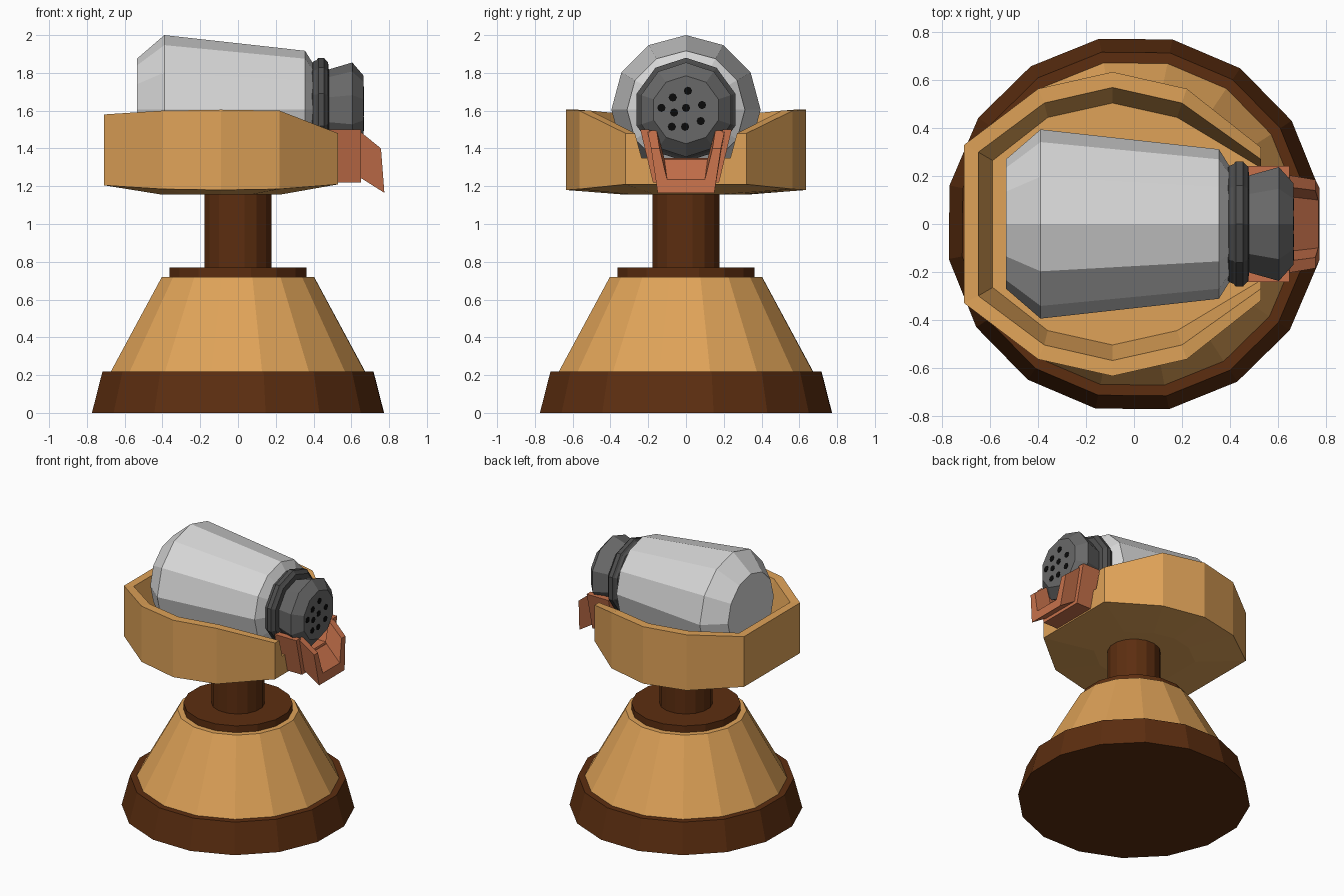
import bpy, bmesh, math
from mathutils import Vector

if "Cube" in bpy.data.objects:
    bpy.data.objects.remove(bpy.data.objects["Cube"])


def material(name, r, g, b):
    m = bpy.data.materials.new(name)
    m.diffuse_color = (r, g, b, 1)
    m.use_nodes = True
    m.node_tree.nodes["Principled BSDF"].inputs["Base Color"].default_value = m.diffuse_color
    return m


BROWN = material("dark brown", 0.107, 0.027, 0.005)
TAN = material("tan orange", 0.74, 0.365, 0.098)
WHITE = material("light grey", 0.68, 0.68, 0.68)
GREY = material("mid grey", 0.14, 0.14, 0.14)
DARK = material("dark grey", 0.075, 0.075, 0.075)
BLACK = material("black", 0.003, 0.003, 0.003)
COPPER = material("copper", 0.57, 0.165, 0.07)


def finish(bm, name, mat):
    bmesh.ops.recalc_face_normals(bm, faces=bm.faces[:])
    me = bpy.data.meshes.new(name)
    bm.to_mesh(me)
    bm.free()
    me.materials.append(mat)
    ob = bpy.data.objects.new(name, me)
    bpy.context.collection.objects.link(ob)
    return ob


def loft(name, rings, mat):
    """Closed rings of points joined by quads, with both ends capped."""
    bm = bmesh.new()
    rows = [[bm.verts.new(p) for p in ring] for ring in rings]
    n = len(rows[0])
    for a, b in zip(rows, rows[1:]):
        for i in range(n):
            j = (i + 1) % n
            bm.faces.new((a[i], a[j], b[j], b[i]))
    bm.faces.new(rows[0])
    bm.faces.new(rows[-1])
    return finish(bm, name, mat)


def lathe_z(name, profile, mat, n=16, phase=10.7):
    angles = [math.radians(phase) + i * math.tau / n for i in range(n)]
    loft(name, [[(r * math.cos(a), r * math.sin(a), z) for a in angles]
                for r, z in profile], mat)


AXIS_Z = 1.605


def lathe_x(name, profile, mat, n, cy=0.0, cz=AXIS_Z):
    angles = [i * math.tau / n for i in range(n)]
    loft(name, [[(x, cy + r * math.sin(a), cz + r * math.cos(a)) for a in angles]
                for x, r in profile], mat)


# Stand
lathe_z("base_ring", [(0.787, 0), (0.73, 0.22)], BROWN)
lathe_z("base_cone", [(0.69, 0.21), (0.41, 0.72)], TAN)
lathe_z("swivel_disc", [(0.37, 0.71), (0.37, 0.77)], BROWN)
lathe_z("post", [(0.18, 0.76), (0.18, 1.25)], BROWN)


# Cradle: half outlines run from the open front round to the back, then mirror
def chain(half):
    return half + [(x, -y, z) for x, y, z in reversed(half)]


low = chain([(0.53, 0.32, 1.21), (0.22, 0.565, 1.185), (-0.09, 0.635, 1.18),
             (-0.40, 0.565, 1.185), (-0.71, 0.33, 1.205)])
top = chain([(0.53, 0.32, 1.48), (0.22, 0.565, 1.60), (-0.09, 0.635, 1.605),
             (-0.40, 0.565, 1.60), (-0.71, 0.33, 1.58)])
inner = chain([(0.53, 0.27, 1.48), (0.20, 0.505, 1.60), (-0.09, 0.57, 1.605),
               (-0.375, 0.505, 1.60), (-0.65, 0.30, 1.58)])
floor = chain([(0.53, 0.235, 1.35), (0.18, 0.445, 1.35), (-0.09, 0.505, 1.35),
               (-0.36, 0.445, 1.35), (-0.59, 0.265, 1.35)])
belly = [(-0.09 + (x + 0.09) * 0.5, y * 0.5, 1.155) for x, y, z in low]

bm = bmesh.new()
rows = [[bm.verts.new(p) for p in row] for row in (belly, low, top, inner, floor)]
for a, b in zip(rows, rows[1:]):
    for i in range(len(a) - 1):
        bm.faces.new((a[i], a[i + 1], b[i + 1], b[i]))
bm.faces.new(rows[0])
bm.faces.new(rows[4])
bm.faces.new((rows[0][0], rows[1][0], rows[1][-1], rows[0][-1]))
bm.faces.new([r[0] for r in rows[1:]] + [r[-1] for r in reversed(rows[1:])])
finish(bm, "cradle", TAN)

# Canister, collar and perforated cap
lathe_x("canister", [(-0.535, 0.27), (-0.39, 0.395), (0.355, 0.312), (0.40, 0.24)], WHITE, 12)
lathe_x("collar", [(0.385, 0.235), (0.397, 0.255), (0.415, 0.262), (0.425, 0.275),
                   (0.455, 0.275), (0.465, 0.262), (0.477, 0.25), (0.482, 0.20)], DARK, 10)
lathe_x("cap", [(0.47, 0.21), (0.605, 0.25), (0.665, 0.18)], GREY, 10)

# Cap holes as thin plates
holes = [(0.01, 1.705), (-0.07, 1.67), (-0.13, 1.615), (-0.063, 1.59), (0, 1.615),
         (0.085, 1.63), (0.078, 1.545), (-0.005, 1.515), (-0.075, 1.515)]
for i, (y, z) in enumerate(holes):
    lathe_x(f"cap_hole_{i + 1}", [(0.662, 0.022), (0.668, 0.022)], BLACK, 8, y, z)


# Chute: U-shaped sections (outer/inner half widths, top, floor and underside heights)
def u_section(x_top, x_low, out_top, out_low, in_top, in_low, z_top, z_floor, z_low):
    half = [(x_top, in_top, z_top), (x_top, out_top, z_top), (x_low, out_low, z_low)]
    x_floor = x_low + (x_top - x_low) * (z_floor - z_low) / (z_top - z_low)
    half = [(x_floor, in_low, z_floor)] + half
    return half + [(x, -y, z) for x, y, z in reversed(half)]


loft("chute_mount", [u_section(x, x, 0.242, 0.175, 0.195, 0.13, 1.50, 1.345, 1.22)
                     for x in (0.47, 0.65)], COPPER)
loft("chute_spout", [u_section(0.64, 0.64, 0.205, 0.15, 0.155, 0.115, 1.495, 1.35, 1.25),
                     u_section(0.757, 0.775, 0.185, 0.15, 0.14, 0.10, 1.40, 1.235, 1.165)],
     COPPER)
